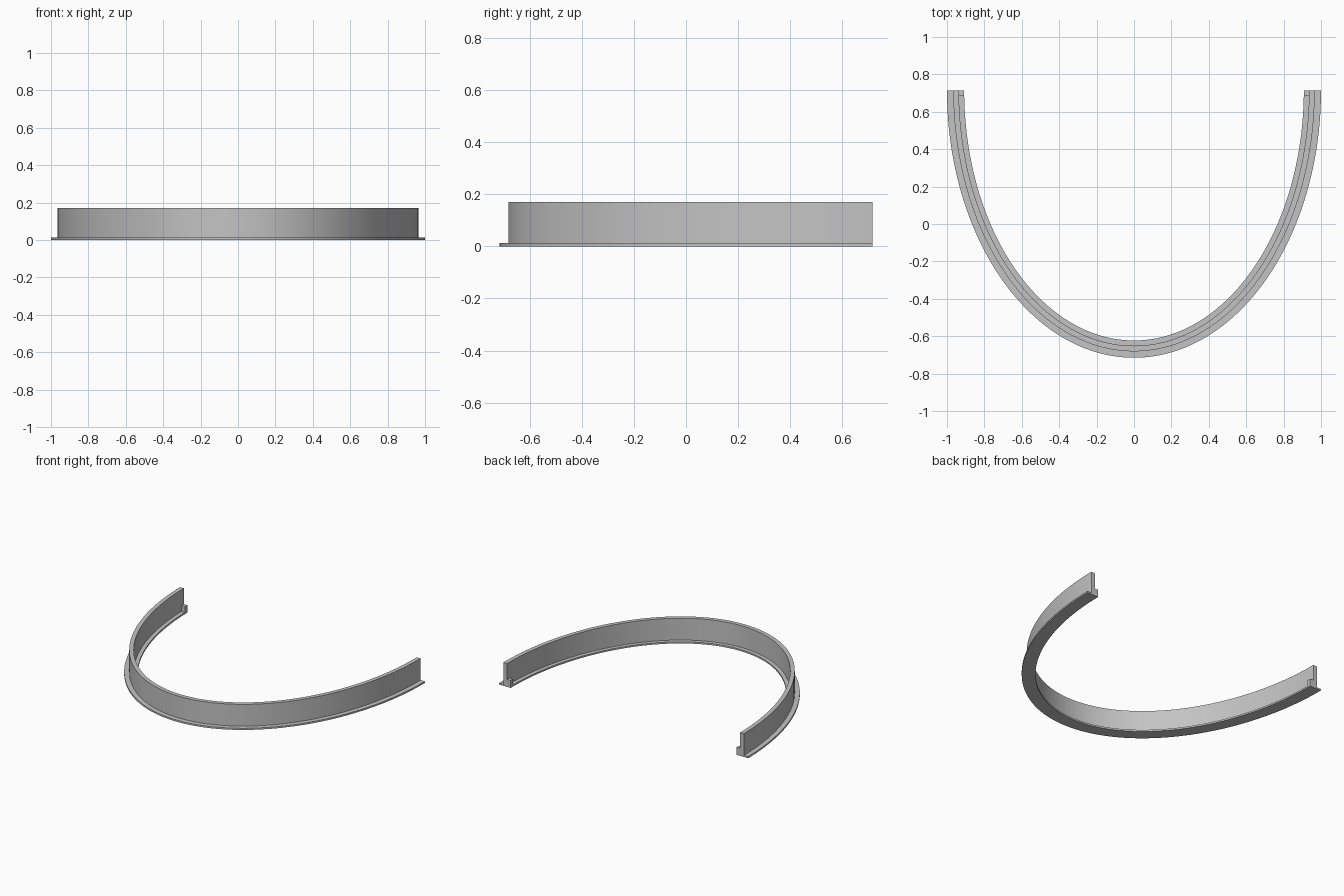
import bpy, bmesh, math

cube = bpy.data.objects.get("Cube")
if cube:
    bpy.data.objects.remove(cube, do_unlink=True)

grey = bpy.data.materials.new("plain grey")
grey.use_nodes = True
grey.diffuse_color = (0.55, 0.55, 0.55, 1)
grey.node_tree.nodes["Principled BSDF"].inputs["Base Color"].default_value = (0.55, 0.55, 0.55, 1)

A, B, BACK = 1.0, 1.43, 0.715      # half ellipse radii and its open back edge
FLANGE, WALL, LUG = 0.012, 0.17, 0.055


def sweep(name, profile, start, end, steps):
    """Sweep a closed (inset, height) profile along part of the half ellipse."""
    bm = bmesh.new()
    rings = []
    for i in range(steps + 1):
        t = start + (end - start) * i / steps
        rings.append([bm.verts.new(((A - d) * math.cos(t),
                                    BACK - (B - d) * math.sin(t), z))
                      for d, z in profile])
    n = len(profile)
    for r, s in zip(rings, rings[1:]):
        for j in range(n):
            k = (j + 1) % n
            bm.faces.new((r[j], r[k], s[k], s[j]))
    bm.faces.new(rings[0])
    bm.faces.new(rings[-1][::-1])
    bmesh.ops.recalc_face_normals(bm, faces=bm.faces)
    mesh = bpy.data.meshes.new(name)
    bm.to_mesh(mesh)
    bm.free()
    mesh.materials.append(grey)
    ob = bpy.data.objects.new(name, mesh)
    bpy.context.collection.objects.link(ob)
    bpy.ops.object.select_all(action='DESELECT')
    ob.select_set(True)
    bpy.context.view_layer.objects.active = ob
    bpy.ops.object.shade_smooth_by_angle(angle=math.radians(30))
    return ob


# Upright wall on a thin flange, as one inverted T section
outer, inner, edge = 0.034, 0.064, 0.092
tee = [(0, 0), (0, FLANGE), (outer, FLANGE), (outer, WALL),
       (inner, WALL), (inner, FLANGE), (edge, FLANGE), (edge, 0)]
sweep("curved_wall_and_flange", tee, 0, math.pi, 96)

# Small end lugs on the inner flange
lug = [(inner, FLANGE), (inner, LUG), (edge, LUG), (edge, FLANGE)]
span = math.asin(0.03 / B)
sweep("left_end_lug", lug, 0, span, 1)
sweep("right_end_lug", lug, math.pi - span, math.pi, 1)
